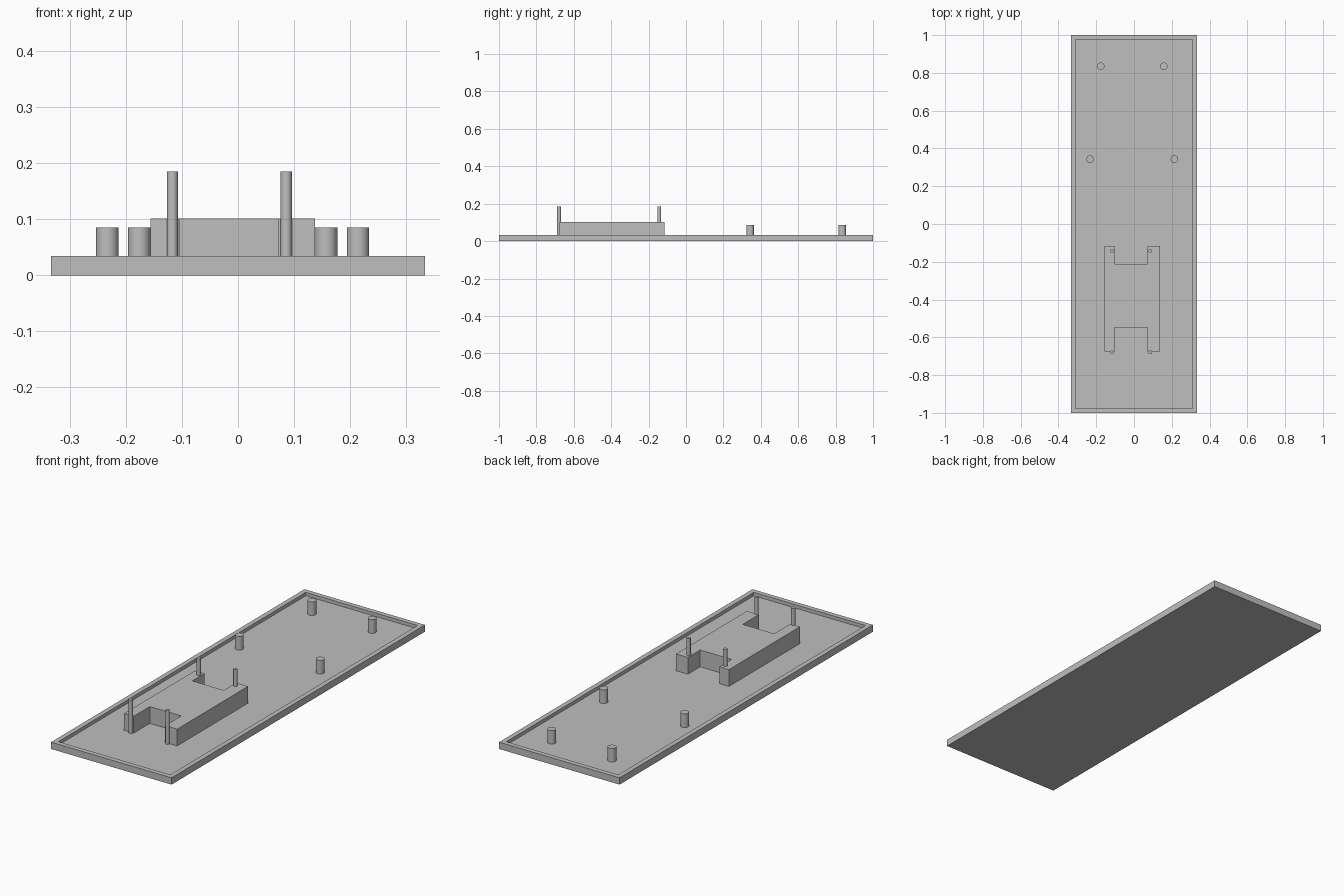
import bpy
import bmesh

cube = bpy.data.objects.get("Cube")
if cube:
    bpy.data.objects.remove(cube, do_unlink=True)

grey = bpy.data.materials.new("plain_grey")
grey.use_nodes = True
colour = (0.52, 0.52, 0.52, 1)
grey.diffuse_color = colour
grey.node_tree.nodes["Principled BSDF"].inputs["Base Color"].default_value = colour

FLOOR = 0.017
RIM_TOP = 0.034


def finish(name, bm):
    bmesh.ops.recalc_face_normals(bm, faces=bm.faces)
    mesh = bpy.data.meshes.new(name)
    bm.to_mesh(mesh)
    bm.free()
    mesh.materials.append(grey)
    obj = bpy.data.objects.new(name, mesh)
    bpy.context.collection.objects.link(obj)
    return obj


def extrude_up(bm, face, height):
    made = bmesh.ops.extrude_face_region(bm, geom=[face])["geom"]
    verts = [g for g in made if isinstance(g, bmesh.types.BMVert)]
    bmesh.ops.translate(bm, verts=verts, vec=(0, 0, height))
    return next(g for g in made if isinstance(g, bmesh.types.BMFace))


def post(name, x, y, radius, top):
    bpy.ops.mesh.primitive_cylinder_add(
        vertices=32, radius=radius, depth=top - FLOOR,
        location=(x, y, (top + FLOOR) / 2))
    obj = bpy.context.object
    obj.name = name
    obj.data.materials.append(grey)
    bpy.ops.object.shade_smooth_by_angle()


# Shallow tray: slab with an inset, sunken floor
bm = bmesh.new()
w = 0.333
base = bm.faces.new([bm.verts.new((x, y, 0))
                     for x, y in ((-w, -1), (w, -1), (w, 1), (-w, 1))])
top = extrude_up(bm, base, RIM_TOP)
if not any(f.calc_center_median().z < 0.001 for f in bm.faces):
    bm.verts.ensure_lookup_table()
    bm.faces.new([v for v in bm.verts if v.co.z < 0.001])
bmesh.ops.recalc_face_normals(bm, faces=bm.faces)
bmesh.ops.inset_region(bm, faces=[top], thickness=0.034)
sunken = extrude_up(bm, top, FLOOR - RIM_TOP)
if top.is_valid and top is not sunken:
    bm.faces.remove(top)
finish("tray", bm)

# Raised block with a notch in each end
bm = bmesh.new()
x0, x1, n0, n1 = -0.156, 0.137, -0.103, 0.071
y0, y1, m0, m1 = -0.676, -0.116, -0.549, -0.213
outline = [(x0, y0), (n0, y0), (n0, m0), (n1, m0), (n1, y0), (x1, y0),
           (x1, y1), (n1, y1), (n1, m1), (n0, m1), (n0, y1), (x0, y1)]
face = bm.faces.new([bm.verts.new((x, y, FLOOR)) for x, y in outline])
extrude_up(bm, face, 0.101 - FLOOR)
finish("notched_block", bm)

# Tall thin pins at the block corners
for end, y in (("front", -0.679), ("back", -0.143)):
    for side, x in (("right", -0.117), ("left", 0.086)):
        post(f"{end}_{side}_pin", x, y, 0.01, 0.185)

# Short thick pegs, centred slightly off the tray axis
for row, y, spread in (("middle", 0.343, 0.2235), ("back", 0.835, 0.1665)):
    for side, sign in (("right", -1), ("left", 1)):
        post(f"{row}_{side}_peg", -0.0095 + sign * spread, y, 0.02, 0.085)
